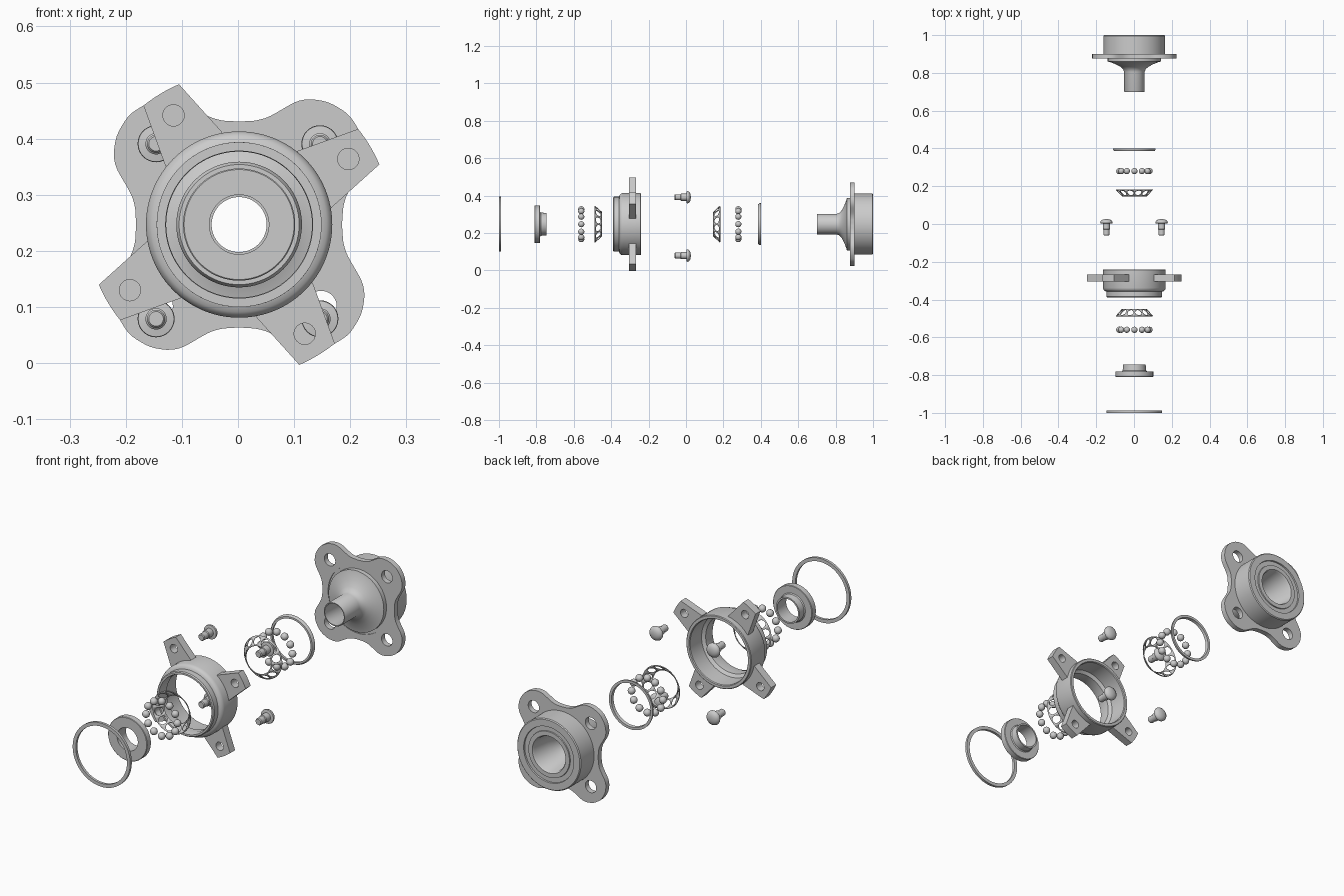
import bpy, bmesh, math
from math import sin, cos, pi, radians
from mathutils import Vector

if "Cube" in bpy.data.objects:
    bpy.data.objects.remove(bpy.data.objects["Cube"])

CX, CZ = 0.002, 0.247   # axis of the assembly, running along y


def finish(obj, angle=35):
    bpy.context.collection.objects.link(obj) if obj.name not in bpy.context.collection.objects else None
    bpy.ops.object.select_all(action='DESELECT')
    obj.select_set(True)
    bpy.context.view_layer.objects.active = obj
    bpy.ops.object.shade_smooth_by_angle(angle=radians(angle))
    return obj


def mesh_object(name, bm, angle=35):
    bmesh.ops.recalc_face_normals(bm, faces=bm.faces[:])
    me = bpy.data.meshes.new(name)
    bm.to_mesh(me)
    bm.free()
    return finish(bpy.data.objects.new(name, me), angle)


def lathe(name, profile, n=72, cx=CX, cz=CZ):
    """Spin a closed (radius, y) profile around an axis parallel to y."""
    bm = bmesh.new()
    rings = [[bm.verts.new((cx + r * cos(2 * pi * i / n), y, cz + r * sin(2 * pi * i / n)))
              for i in range(n)] for r, y in profile]
    for a, b in zip(rings, rings[1:] + rings[:1]):
        for i in range(n):
            j = (i + 1) % n
            bm.faces.new((a[i], a[j], b[j], b[i]))
    bmesh.ops.remove_doubles(bm, verts=bm.verts[:], dist=1e-6)
    return mesh_object(name, bm)


def plate(name, loops, y0, y1, turn=0):
    """Flat plate in the xz plane; the first loop is the outline, the rest are holes."""
    cu = bpy.data.curves.new(name, 'CURVE')
    cu.dimensions, cu.fill_mode, cu.extrude = '2D', 'BOTH', (y1 - y0) / 2
    for pts in loops:
        sp = cu.splines.new('POLY')
        sp.points.add(len(pts) - 1)
        sp.use_cyclic_u = True
        for p, (x, z) in zip(sp.points, pts):
            p.co = (x, z, 0, 1)
    tmp = bpy.data.objects.new(name + "_curve", cu)
    bpy.context.collection.objects.link(tmp)
    me = bpy.data.meshes.new_from_object(tmp.evaluated_get(bpy.context.evaluated_depsgraph_get()))
    bpy.data.objects.remove(tmp)
    bm = bmesh.new()
    bm.from_mesh(me)
    bpy.data.meshes.remove(me)
    for v in bm.verts:
        x, z, d = v.co
        v.co = (CX + x * cos(turn) - z * sin(turn), (y0 + y1) / 2 - d,
                CZ + x * sin(turn) + z * cos(turn))
    bmesh.ops.remove_doubles(bm, verts=bm.verts[:], dist=1e-5)
    return mesh_object(name, bm)


def circle(x, z, r, n=32):
    return [(x + r * cos(2 * pi * i / n), z + r * sin(2 * pi * i / n)) for i in range(n)]


def cage(name, y_wide, y_narrow, cells=12):
    """Conical sheet with a row of oval windows."""
    bm = bmesh.new()
    n = 16

    def point(c, u, v):
        t = (u + 1) / 2
        a = 2 * pi * (c + t) / cells
        w = (v + 1) / 2
        r = 0.097 + (0.064 - 0.097) * w
        return bm.verts.new((CX + r * cos(a), y_wide + (y_narrow - y_wide) * w, CZ + r * sin(a)))

    for c in range(cells):
        outer, inner = [], []
        for k in range(n):
            a = 2 * pi * k / n
            m = max(abs(cos(a)), abs(sin(a)))
            outer.append(point(c, cos(a) / m, sin(a) / m))
            inner.append(point(c, 0.82 * cos(a), 0.76 * sin(a)))
        for k in range(n):
            j = (k + 1) % n
            bm.faces.new((outer[k], outer[j], inner[j], inner[k]))
    bmesh.ops.remove_doubles(bm, verts=bm.verts[:], dist=1e-5)
    obj = mesh_object(name, bm)
    mod = obj.modifiers.new("thickness", 'SOLIDIFY')
    mod.thickness, mod.offset = 0.004, 0


def balls(name, y, count=12):
    bm = bmesh.new()
    for i in range(count):
        a = 2 * pi * i / count
        res = bmesh.ops.create_uvsphere(bm, u_segments=20, v_segments=12, radius=0.0165)
        bmesh.ops.translate(bm, verts=res['verts'],
                            vec=Vector((CX + 0.08 * cos(a), y, CZ + 0.08 * sin(a))))
    mesh_object(name, bm, 60)


# Front dust ring, inner race and bearings
lathe("front_ring", [(0.131, -1), (0.147, -1), (0.147, -0.988), (0.131, -0.988)])
lathe("inner_race", [(0.053, -0.81), (0.098, -0.81), (0.1, -0.808), (0.1, -0.782), (0.098, -0.78),
                     (0.066, -0.78), (0.062, -0.776), (0.06, -0.745), (0.053, -0.745)])
balls("front_balls", -0.56)
cage("front_cage", -0.488, -0.45)
cage("rear_cage", 0.182, 0.147)
balls("rear_balls", 0.28)
lathe("rear_ring", [(0.098, 0.386), (0.107, 0.386), (0.112, 0.394), (0.112, 0.4), (0.1, 0.4)])

# Housing with four tapered arms
lathe("housing", [(0.135, -0.39), (0.143, -0.39), (0.147, -0.385), (0.147, -0.358), (0.156, -0.355),
                  (0.163, -0.348), (0.166, -0.338), (0.166, -0.243), (0.163, -0.24), (0.151, -0.24),
                  (0.148, -0.244), (0.146, -0.325), (0.132, -0.335), (0.13, -0.37)], 96)
tip = [(0.272 * cos(a), 0.272 * sin(a)) for a in [radians(-7.8 + 15.6 * i / 8) for i in range(9)]]
arm = [(0.156, -0.059)] + tip + [(0.156, 0.059)]
for i in range(4):
    plate(f"housing_arm_{i + 1}", [arm, circle(0.227, 0, 0.019)], -0.304, -0.267,
          radians(31 + 90 * i))

# Four screws with low domed heads
for i, (sx, sz) in enumerate([(-1, 1), (1, 1), (-1, -1), (1, -1)]):
    lathe(f"screw_{i + 1}", [(0, -0.061), (0.013, -0.061), (0.016, -0.057), (0.016, -0.03),
                             (0.019, -0.027), (0.019, 0.002), (0.032, 0.004), (0.033, 0.009),
                             (0.03, 0.016), (0.022, 0.022), (0.012, 0.025), (0, 0.026)],
          32, sx * 0.146, CZ - 0.012 + sz * 0.156)

# Hub body with hollow spindle, flare and funnel bore
lathe("hub_body", [(0.049, 0.7), (0.053, 0.7), (0.0545, 0.703), (0.0545, 0.805), (0.06, 0.82),
                   (0.075, 0.833), (0.1, 0.846), (0.128, 0.857), (0.141, 0.86), (0.141, 0.88),
                   (0.163, 0.88), (0.163, 0.996), (0.159, 1), (0.128, 1), (0.127, 0.993),
                   (0.106, 0.993), (0.105, 0.998), (0.085, 0.998), (0.08, 0.99), (0.072, 0.9),
                   (0.049, 0.85)], 96)

# Four-lobed flange: eighth-turn radius profile, smoothed and mirrored around
keys = [(0, .183), (9, .187), (15, .197), (20, .216), (25, .243), (29, .256), (36, .27), (45, .277)]


def lobe_radius(deg):
    d = deg % 90
    d = 90 - d if d > 45 else d
    for (a, ra), (b, rb) in zip(keys, keys[1:]):
        if d <= b:
            return ra + (rb - ra) * (d - a) / (b - a)


def smooth_radius(deg):
    return sum(lobe_radius(deg + o) for o in (-2, -1, 0, 1, 2)) / 5


outline = [(smooth_radius(d) * cos(radians(d)), smooth_radius(d) * sin(radians(d)))
           for d in [2 * i for i in range(180)]]
holes = [circle(sx * 0.146, sz * 0.146, 0.028) for sx in (-1, 1) for sz in (-1, 1)]
bore = circle(0, 0, 0.155, 64)
plate("hub_flange", [outline, bore] + holes, 0.876, 0.901)
